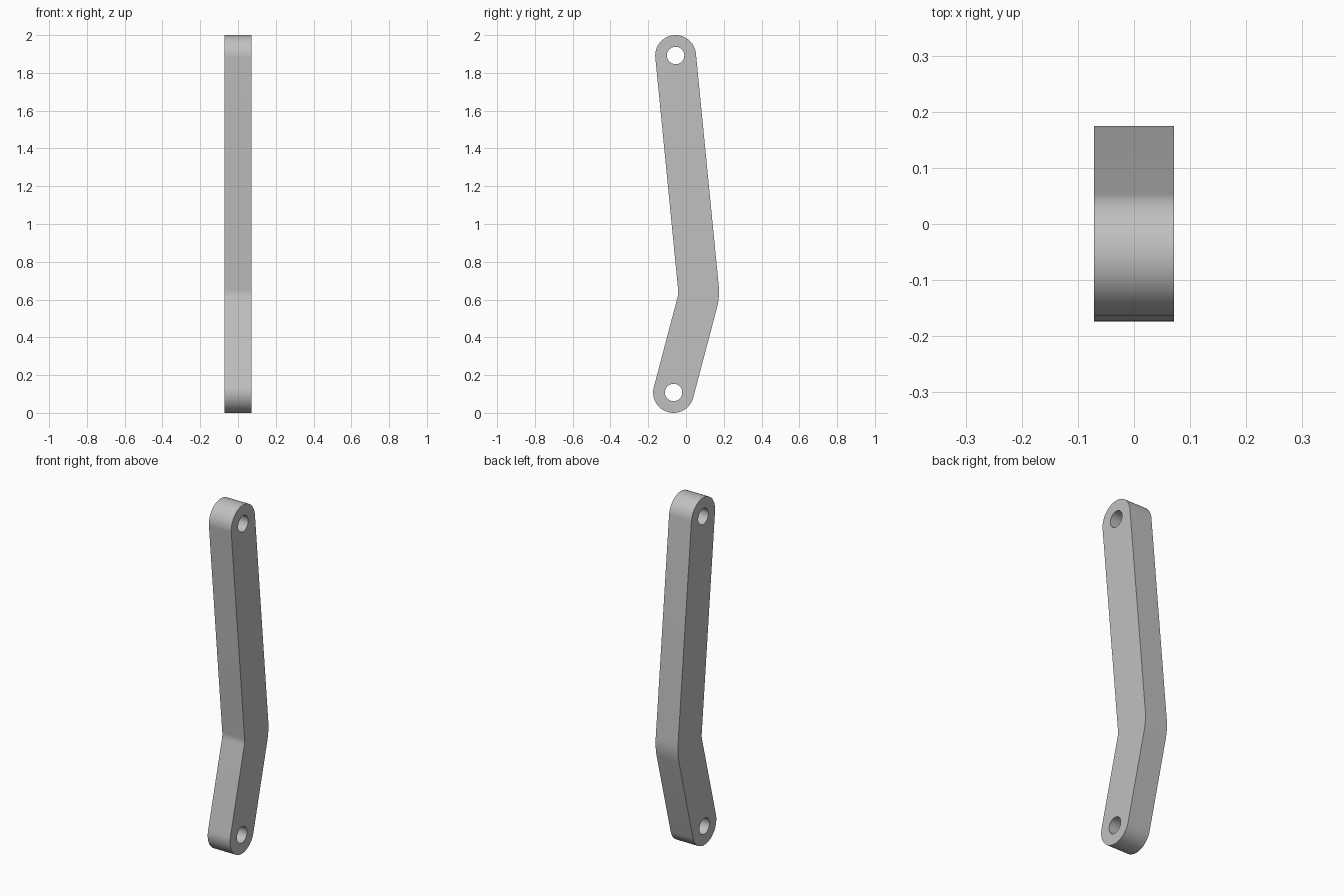
import bpy, bmesh, math
from mathutils import Matrix

if "Cube" in bpy.data.objects:
    bpy.data.objects.remove(bpy.data.objects["Cube"], do_unlink=True)

HALF_THICK = 0.071
END_R = 0.108
HOLE_R = 0.046
BEND_R = 0.10                      # inner radius of the bend
TOP, BOTTOM, BEND = (-0.055, 1.892), (-0.066, 0.108), (-0.141, 0.64)
UP_TILT, LOW_TILT = math.radians(5.6), math.radians(-14.7)


def arc(centre, radius, start, end, steps):
    """Points on an arc in the side plane (y, z)."""
    angles = [start + (end - start) * i / steps for i in range(steps + 1)]
    return [(centre[0] + radius * math.cos(a), centre[1] + radius * math.sin(a)) for a in angles]


def add_loop(curve, points):
    spline = curve.splines.new("POLY")
    spline.points.add(len(points) - 1)
    for p, (y, z) in zip(spline.points, points):
        p.co = (y, z, 0, 1)
    spline.use_cyclic_u = True


# Bent arm outline: rounded ends joined by concentric bend arcs
outline = (arc(TOP, END_R, UP_TILT, UP_TILT + math.pi, 32)
           + arc(BEND, BEND_R, UP_TILT, LOW_TILT, 8)
           + arc(BOTTOM, END_R, LOW_TILT + math.pi, LOW_TILT + math.tau, 32)
           + arc(BEND, BEND_R + 2 * END_R, LOW_TILT, UP_TILT, 8))

curve = bpy.data.curves.new("link_arm", "CURVE")
curve.dimensions = "2D"
curve.fill_mode = "BOTH"
curve.extrude = HALF_THICK
add_loop(curve, outline)

# Pivot holes at both ends
for centre in (TOP, BOTTOM):
    add_loop(curve, arc(centre, HOLE_R, 0, math.tau, 40)[:-1])

arm = bpy.data.objects.new("link_arm", curve)
bpy.context.collection.objects.link(arm)
bpy.ops.object.select_all(action="DESELECT")
arm.select_set(True)
bpy.context.view_layer.objects.active = arm
bpy.ops.object.convert(target="MESH")
arm = bpy.context.object

# Stand the profile upright and weld the caps to the walls
bm = bmesh.new()
bm.from_mesh(arm.data)
bm.transform(Matrix(((0, 0, 1, 0), (1, 0, 0, 0), (0, 1, 0, 0), (0, 0, 0, 1))))
bmesh.ops.remove_doubles(bm, verts=bm.verts, dist=0.0001)
bmesh.ops.recalc_face_normals(bm, faces=bm.faces)
bm.to_mesh(arm.data)
bm.free()

# Plain grey metal
grey = bpy.data.materials.new("plain_grey")
grey.use_nodes = True
colour = (0.53, 0.53, 0.53, 1)
grey.diffuse_color = colour
grey.node_tree.nodes["Principled BSDF"].inputs["Base Color"].default_value = colour
arm.data.materials.clear()
arm.data.materials.append(grey)
bpy.ops.object.shade_smooth_by_angle(angle=math.radians(30))
